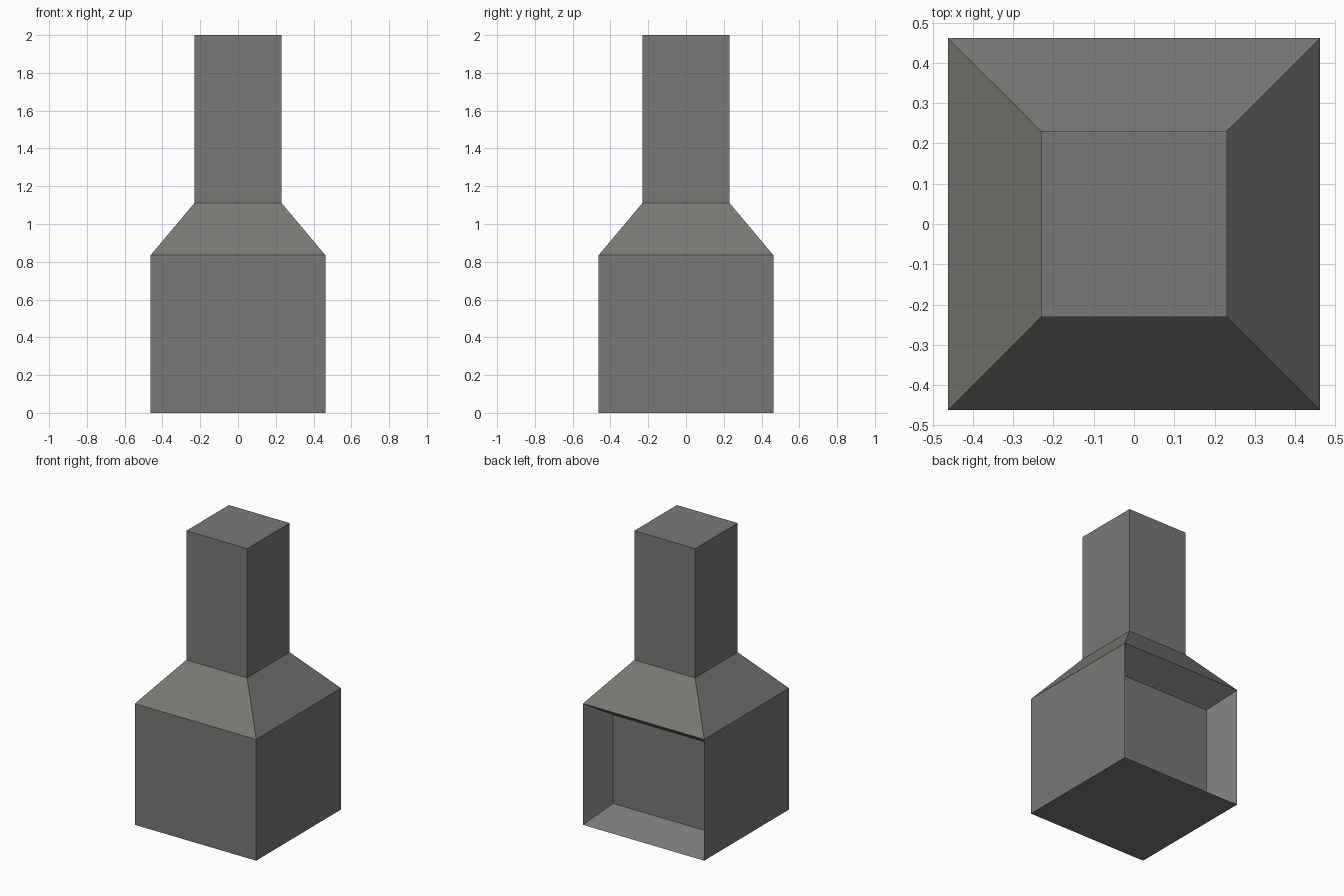
import bpy
import bmesh
from mathutils import Vector

cube = bpy.data.objects.get("Cube")
if cube:
    bpy.data.objects.remove(cube, do_unlink=True)

# Main sizes
BASE, FLUE = 0.4625, 0.2315
SHOULDER, NECK, TOP = 0.835, 1.11, 2.0
INSET, DEPTH = 0.112, 0.17

# Single stone colour
color = (0.19, 0.19, 0.18, 1.0)
stone = bpy.data.materials.new("dark_grey_stone")
stone.use_nodes = True
stone.diffuse_color = color
bsdf = next(n for n in stone.node_tree.nodes if n.type == "BSDF_PRINCIPLED")
bsdf.inputs["Base Color"].default_value = color

bm = bmesh.new()


def ring(half, z):
    """Square ring of vertices at height z."""
    return [bm.verts.new((sx * half, sy * half, z))
            for sx, sy in ((-1, -1), (1, -1), (1, 1), (-1, 1))]


# Firebox, sloped shoulder and flue as stacked square rings
rings = [ring(BASE, 0), ring(BASE, SHOULDER), ring(FLUE, NECK), ring(FLUE, TOP)]
for low, high in zip(rings, rings[1:]):
    for i in range(4):
        j = (i + 1) % 4
        bm.faces.new((low[i], low[j], high[j], high[i]))
bm.faces.new(reversed(rings[0]))
bm.faces.new(rings[-1])
bm.normal_update()

# Tapered hearth recess in the back of the firebox
back = next(f for f in bm.faces
            if f.normal.y > 0.9 and f.calc_center_median().z < SHOULDER)
bmesh.ops.inset_region(bm, faces=[back], thickness=INSET, use_even_offset=True)
bmesh.ops.translate(bm, verts=back.verts, vec=Vector((0, -DEPTH, 0)))

mesh = bpy.data.meshes.new("fireplace_chimney")
bm.normal_update()
bm.to_mesh(mesh)
bm.free()
mesh.materials.append(stone)
chimney = bpy.data.objects.new("fireplace_chimney", mesh)
bpy.context.collection.objects.link(chimney)
